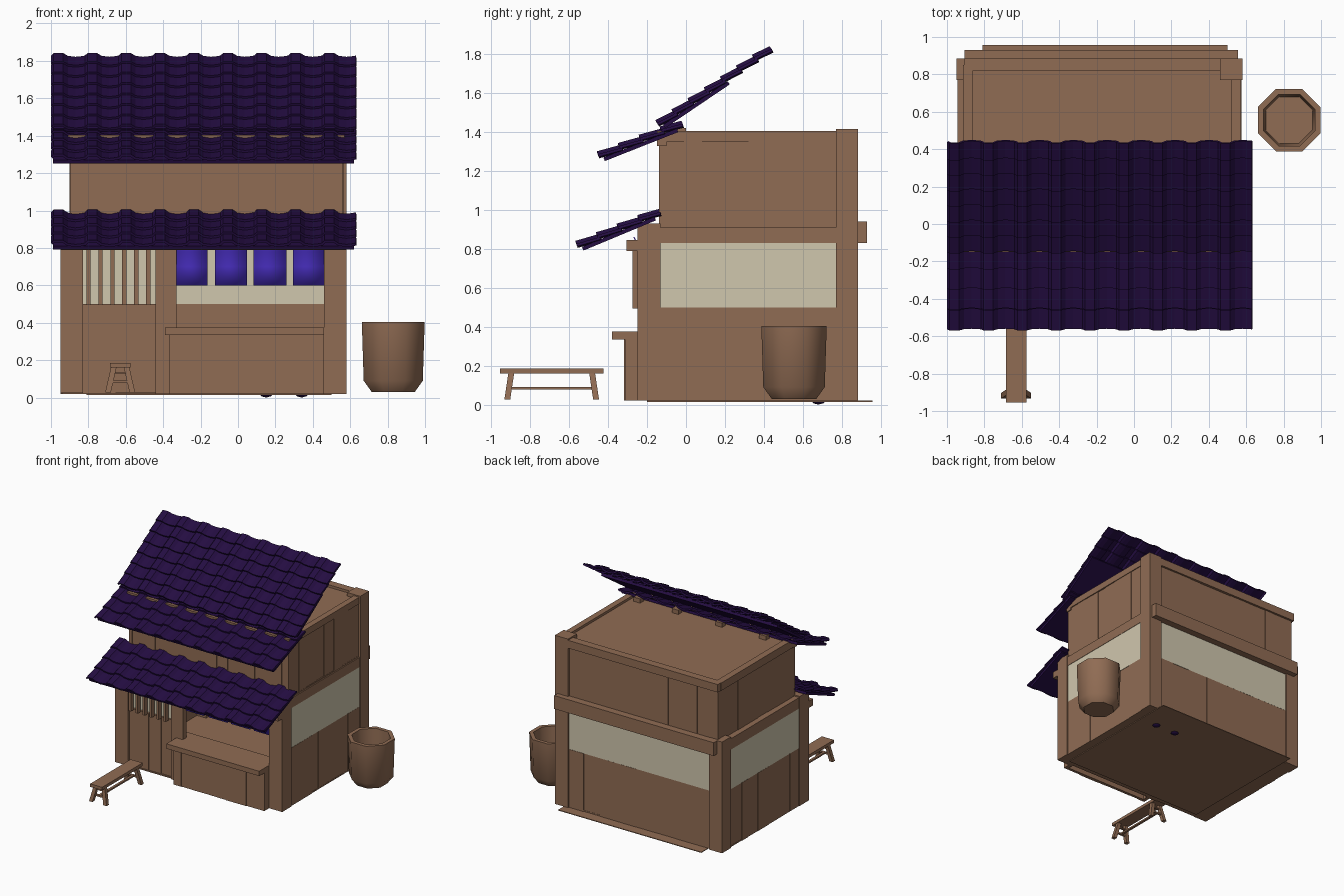
import bpy, bmesh, math, random
from mathutils import Vector, Matrix

if "Cube" in bpy.data.objects:
    bpy.data.objects.remove(bpy.data.objects["Cube"])

random.seed(4)


def material(name, rgb):
    m = bpy.data.materials.new(name)
    m.diffuse_color = (*rgb, 1)
    m.use_nodes = True
    m.node_tree.nodes["Principled BSDF"].inputs["Base Color"].default_value = m.diffuse_color
    return m


WOOD = material("brown wood", (0.28, 0.15, 0.088))
TILE = material("dark purple tile", (0.018, 0.004, 0.055))
PAPER = material("cream paper", (0.63, 0.57, 0.42))
CLOTH = material("blue cloth", (0.075, 0.032, 0.6))


def finish(name, bm, mat, smooth=None):
    me = bpy.data.meshes.new(name)
    bm.to_mesh(me)
    bm.free()
    me.materials.append(mat)
    ob = bpy.data.objects.new(name, me)
    bpy.context.collection.objects.link(ob)
    if smooth:
        bpy.context.view_layer.objects.active = ob
        ob.select_set(True)
        bpy.ops.object.shade_smooth_by_angle(angle=math.radians(smooth))
        ob.select_set(False)
    return ob


def add_box(bm, x0, x1, y0, y1, z0, z1):
    m = Matrix.Translation(((x0 + x1) / 2, (y0 + y1) / 2, (z0 + z1) / 2)) @ \
        Matrix.Diagonal((x1 - x0, y1 - y0, z1 - z0, 1))
    return bmesh.ops.create_cube(bm, size=1, matrix=m)["verts"]


def boxes(name, mat, *dims):
    bm = bmesh.new()
    for d in dims:
        add_box(bm, *d)
    return finish(name, bm, mat)


def planks(name, axis, a0, a1, z0, z1, outer, sign, n):
    """Wall of n uneven vertical planks along an axis, facing sign."""
    cuts = [a0] + [a0 + (a1 - a0) * (i + random.uniform(-.25, .25)) / n
                   for i in range(1, n)] + [a1]
    bm = bmesh.new()
    for c0, c1 in zip(cuts, cuts[1:]):
        o = outer - sign * random.uniform(0, 0.008)
        lo, hi = sorted((o, outer - sign * 0.03))
        if axis == "x":
            add_box(bm, c0, c1, lo, hi, z0, z1)
        else:
            add_box(bm, lo, hi, c0, c1, z0, z1)
    return finish(name, bm, WOOD)


# Floor, ceiling and flat top deck
boxes("floor", WOOD, (-.94, .57, -.24, .87, .02, .03), (-.81, .5, -.2, .957, .014, .02))
boxes("ceiling", WOOD, (-.93, .565, -.2, .86, .9, .92))
boxes("top_deck", WOOD, (-.89, .55, -.12, .85, 1.37, 1.385))

# Corner posts and jamb
boxes("corner_posts", WOOD,
      (.46, .58, -.25, -.13, .02, .93), (-.95, -.83, -.25, -.13, .025, .93),
      (.46, .58, .77, .885, .02, 1.415), (-.95, -.83, .77, .885, .02, .94))
boxes("front_jamb", WOOD, (-.44, -.33, -.25, -.2, .02, .9))

# Lower walls, then upper walls
planks("front_wall", "x", -.83, -.44, .03, .5, -.235, -1, 4)
planks("right_wall", "y", -.13, .77, .02, .5, .575, 1, 7)
planks("left_wall", "y", -.13, .77, .02, .5, -.945, -1, 7)
planks("back_wall", "x", -.83, .46, .02, .5, .875, 1, 8)
planks("upper_front_wall", "x", -.895, .56, .9, 1.4, -.14, -1, 18)
planks("upper_right_wall", "y", -.14, .77, .83, 1.4, .565, 1, 8)
planks("upper_left_wall", "y", -.14, .86, .83, 1.4, -.9, -1, 8)
planks("upper_back_wall", "x", -.9, .46, .83, 1.4, .87, 1, 9)

# Rim around the deck
boxes("deck_rim", WOOD,
      (-.91, .57, -.15, -.1, 1.33, 1.405), (-.91, .46, .82, .885, 1.34, 1.405),
      (.52, .57, -.1, .77, 1.35, 1.405), (-.915, -.86, -.1, .85, 1.34, 1.405))
boxes("roof_rafters", WOOD,
      *[(x - .03, x + .03, -.05, 0, 1.36, 1.42) for x in (-.7, -.3, .1, .45)])

# Beams and lintel
boxes("back_beam", WOOD, (-.905, .555, .87, .93, .83, .94))
boxes("side_beams", WOOD, (-.945, -.9, -.14, .77, .83, .92), (.54, .575, -.14, .77, .83, .91))
boxes("front_beam", WOOD, (-.95, .58, -.305, -.25, .79, .845))
boxes("front_lintel", WOOD, (-.83, .46, -.25, -.22, .8, .9))

# Cream paper panels
boxes("paper_panels", PAPER,
      (.552, .572, -.13, .77, .5, .83), (-.942, -.922, -.13, .77, .5, .83),
      (-.83, .46, .852, .872, .5, .83))
boxes("front_window_paper", PAPER, (-.83, -.44, -.215, -.206, .5, .8))
boxes("window_bars", WOOD,
      *[(x - .011, x + .011, -.275, -.24, .495, .8)
        for x in [-.8 + .064 * i for i in range(6)]])

# Counter
boxes("counter_top", WOOD, (-.39, .46, -.38, -.12, .335, .375))
planks("counter_front", "x", -.37, .46, .02, .335, -.32, -1, 10)
boxes("counter_ends", WOOD, (-.37, -.34, -.3, -.2, .02, .335), (.43, .46, -.3, -.2, .02, .335))

# Hanging curtains
bm = bmesh.new()
for x0, x1 in ((-.333, -.163), (-.122, .048), (.083, .258), (.293, .46)):
    rows = [[bm.verts.new((x, y, z)) for x in (x0, x1)] for y, z in
            ((-.27, .86), (-.235, .78), (-.215, .7), (-.208, .6))]
    for a, b in zip(rows, rows[1:]):
        bm.faces.new((a[0], b[0], b[1], a[1]))
curtains = finish("curtains", bm, CLOTH, 40)
curtains.modifiers.new("thickness", "SOLIDIFY").thickness = 0.006


# Tiled roofs
def roof(name, p0, p1, rows, board_len):
    """Overlapping rows of wavy tiles from eave p0 to top p1, given as (y, z)."""
    p0, p1 = Vector((0, *p0)), Vector((0, *p1))
    d = (p1 - p0).normalized()
    n = Vector((0, -d.z, d.y))
    length = (p1 - p0).length
    cols, x_start, x_end = 9, -1.0, 0.63
    pitch = (x_end - x_start) / cols
    wave = ((0, .008), (.08, .024), (.36, .024), (.5, .006), (.72, 0), (.9, .004))
    xs = [(x_start + (c + u) * pitch, h) for c in range(cols) for u, h in wave]
    xs.append((x_end, .008))
    bm = bmesh.new()
    for r in range(rows):
        s0 = length * r / rows
        s1 = min(length, length * (r + 1) / rows + .012)
        lo, hi = [[bm.verts.new(p0 + d * s + n * (h + lift) + Vector((x, 0, 0)))
                   for x, h in xs] for s, lift in ((s0, .026), (s1, .012))]
        for i in range(len(xs) - 1):
            bm.faces.new((lo[i], lo[i + 1], hi[i + 1], hi[i]))
    tiles = finish(name + "_tiles", bm, TILE)
    mod = tiles.modifiers.new("thickness", "SOLIDIFY")
    mod.thickness, mod.offset = .014, -1
    # under board
    bm = bmesh.new()
    rot = Matrix(((1, 0, 0), (0, d.y, n.y), (0, d.z, n.z))).to_4x4()
    vs = add_box(bm, x_start + .01, x_end - .01, .02, length * board_len, -.012, .008)
    bmesh.ops.transform(bm, matrix=Matrix.Translation(p0) @ rot, verts=vs)
    finish(name + "_board", bm, TILE)


roof("awning", (-.55, .795), (-.125, .972), 4, .92)
roof("lower_roof", (-.44, 1.255), (-.01, 1.425), 4, .92)
roof("upper_roof", (-.13, 1.42), (.45, 1.812), 7, .6)

# Barrel: eight-sided, hollow
bm = bmesh.new()
rings = []
R = 1 / math.cos(math.pi / 8)
for r, z in ((.115, .03), (.158, .09), (.168, .405), (.138, .405), (.125, .09)):
    rings.append([bm.verts.new((.83 + r * R * math.cos(math.pi / 8 + i * math.pi / 4),
                                .555 + r * R * math.sin(math.pi / 8 + i * math.pi / 4), z))
                  for i in range(8)])
for a, b in zip(rings, rings[1:]):
    for i in range(8):
        j = (i + 1) % 8
        bm.faces.new((a[i], a[j], b[j], b[i]))
bm.faces.new(rings[0][::-1])
bm.faces.new(rings[-1])
finish("barrel", bm, WOOD, 50)

# Bench with splayed legs
boxes("bench_seat", WOOD, (-.685, -.575, -.955, -.425, .16, .185))
bm = bmesh.new()
for sx in (-1, 1):
    for sy in (-1, 1):
        vs = add_box(bm, -.015, .015, -.015, .015, .027, .16)
        for v in vs:
            t = 1 if v.co.z < .1 else 0
            v.co.x += -.63 + sx * (.035 + .03 * t)
            v.co.y += -.69 + sy * (.208 + .02 * t)
finish("bench_legs", bm, WOOD)
boxes("bench_rails", WOOD, (-.64, -.62, -.91, -.47, .077, .09),
      *[(-.68, -.58, y - .008, y + .008, .077, .09) for y in (-.91, -.47)],
      *[(-.67, -.59, y - .008, y + .008, .125, .135) for y in (-.9, -.48)])

# Two small jars standing inside
for i, x in enumerate((.15, .34)):
    bm = bmesh.new()
    bmesh.ops.create_uvsphere(bm, u_segments=8, v_segments=6, radius=.05,
                              matrix=Matrix.Translation((x, .68, .05)))
    finish("jar_%d" % (i + 1), bm, TILE, 60)
